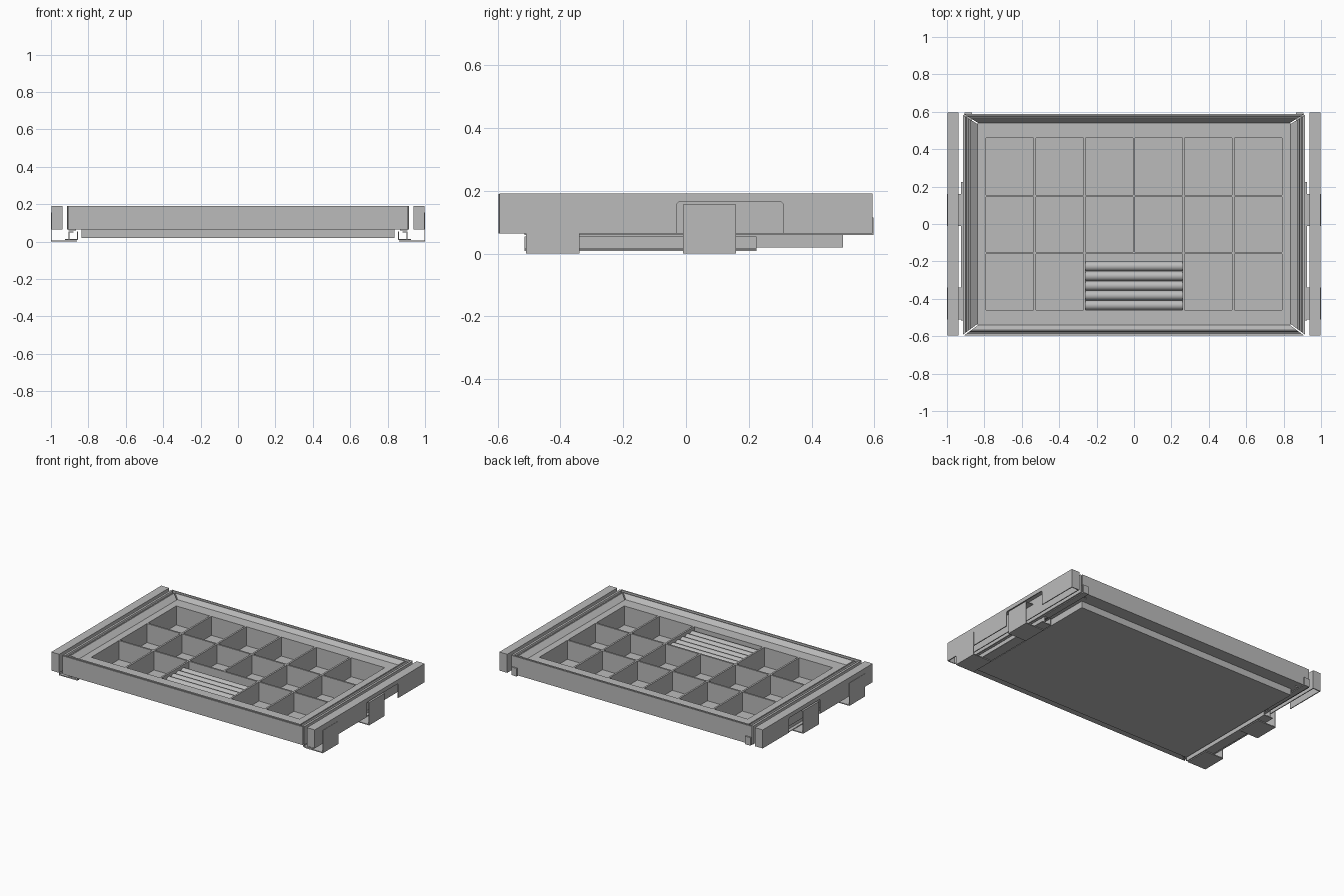
import bpy, bmesh
from mathutils import Vector

cube = bpy.data.objects.get("Cube")
if cube:
    bpy.data.objects.remove(cube, do_unlink=True)

grey = bpy.data.materials.new("plain_grey")
grey.use_nodes = True
grey.diffuse_color = (0.5, 0.5, 0.5, 1)
grey.node_tree.nodes["Principled BSDF"].inputs["Base Color"].default_value = (0.5, 0.5, 0.5, 1)


def finish(name, bm, mirror=False):
    bmesh.ops.recalc_face_normals(bm, faces=bm.faces)
    mesh = bpy.data.meshes.new(name)
    bm.to_mesh(mesh)
    bm.free()
    mesh.materials.append(grey)
    obj = bpy.data.objects.new(name, mesh)
    bpy.context.collection.objects.link(obj)
    if mirror:
        obj.modifiers.new("Mirror", "MIRROR")
    return obj


def add_box(bm, x, y, z):
    verts = bmesh.ops.create_cube(bm, size=1)["verts"]
    for v in verts:
        v.co = Vector([lo + (hi - lo) * (c + 0.5) for (lo, hi), c in zip((x, y, z), v.co)])


def boxes(name, parts, mirror=False):
    bm = bmesh.new()
    for part in parts:
        add_box(bm, *part)
    return finish(name, bm, mirror)


def loft(name, start, end, mirror=False):
    """Join two matching cross-sections into a capped solid."""
    bm = bmesh.new()
    a = [bm.verts.new(p) for p in start]
    b = [bm.verts.new(p) for p in end]
    for i in range(len(a)):
        j = (i + 1) % len(a)
        bm.faces.new((a[i], a[j], b[j], b[i]))
    bm.faces.new(a[::-1])
    bm.faces.new(b)
    return finish(name, bm, mirror)


# Mitred frame: fraction across the moulding and height
FRAME = [(0, .065), (0, .19), (.2, .19), (.25, .18), (.36, .18), (.42, .187),
         (.52, .187), (1, .158), (1, .065)]
OX, IX, GAP = .915, .838, .005


def rail_section(sx, sy, outer_y, along_x):
    pts = []
    for f, z in FRAME:
        x = OX + (IX - OX) * f
        y = outer_y + (.54 - outer_y) * f
        if along_x:
            x -= GAP
        else:
            y -= GAP
        pts.append((sx * x, sy * y, z))
    return pts


for name, sy, oy in (("drawer_front", -1, .597), ("drawer_back", 1, .588)):
    loft(name, rail_section(-1, sy, oy, True), rail_section(1, sy, oy, True))
for name, sx in (("drawer_left_side", 1), ("drawer_right_side", -1)):
    loft(name, rail_section(sx, -1, .597, False), rail_section(sx, 1, .588, False))

# Compartment tray
TOP, W = .16, .006
boxes("tray_floor", [((-.838, .838), (-.5, .5), (.02, .03))])
border = []
for s in (-1, 1):
    border.append((sorted((s * .838, s * .79)), (-.5, .5), (.025, TOP)))
    border.append(((-.79, .79), sorted((s * .5, s * .46)), (.025, TOP)))
    border.append(((-.838, .838), sorted((s * .54, s * .5)), (.065, TOP)))
boxes("tray_border", border)

columns = [-.53, -.265, 0, .265, .53]
dividers = [((-.79, .79), (y - W, y + W), (.025, TOP)) for y in (-.155, .15)]
for x in columns:
    front = -.155 if x == 0 else -.46
    dividers.append(((x - W, x + W), (front, .46), (.025, TOP)))
boxes("tray_dividers", dividers)

# Padded ring holder
boxes("ring_holder_base", [((-.259, .259), (-.46, -.2), (.03, .115))])
bm = bmesh.new()
for i in range(5):
    new = bmesh.ops.create_cone(bm, cap_ends=True, segments=24, radius1=.026,
                                radius2=.026, depth=.518)["verts"]
    for v in new:
        x, y, z = v.co
        v.co = (z, y - .434 + .052 * i, x + .115)
rolls = finish("ring_holder_rolls", bm)
for p in rolls.data.polygons:
    p.use_smooth = abs(p.normal.x) < .5

# Hollow side rails with an opening for the rear bracket
outline = [(-.595, .065), (-.03, .065), (-.03, .158), (-.023, .165), (.303, .165),
           (.31, .158), (.31, .065), (.595, .065), (.595, .19), (-.595, .19)]
loft("rail_outer_wall", [(.992, y, z) for y, z in outline],
     [(.998, y, z) for y, z in outline], True)
boxes("rail_shell", [
    ((.938, .998), (-.595, .595), (.186, .192)),
    ((.938, .944), (-.595, .595), (.065, .19)),
    ((.938, .998), (-.595, -.589), (.065, .19)),
    ((.938, .998), (.589, .595), (.065, .19))], True)

# Folded brackets below the side rails
brackets = []
for y in ((-.51, -.34), (-.01, .16)):
    brackets += [((.996, 1), y, (0, .156)),
                 ((.86, 1), y, (0, .006)),
                 ((.94, 1), y, (.151, .156))]
boxes("rail_brackets", brackets, True)

# Drawer slides
boxes("lower_slide", [
    ((.855, .925), (-.515, .225), (.008, .013)),
    ((.855, .86), (-.515, .225), (.008, .055)),
    ((.9, .905), (-.515, .225), (.015, .055)),
    ((.88, .905), (-.515, .225), (.05, .055))], True)
boxes("upper_slide", [
    ((.865, .905), (-.515, .597), (.06, .066)),
    ((.865, .905), (.575, .597), (.06, .115))], True)
